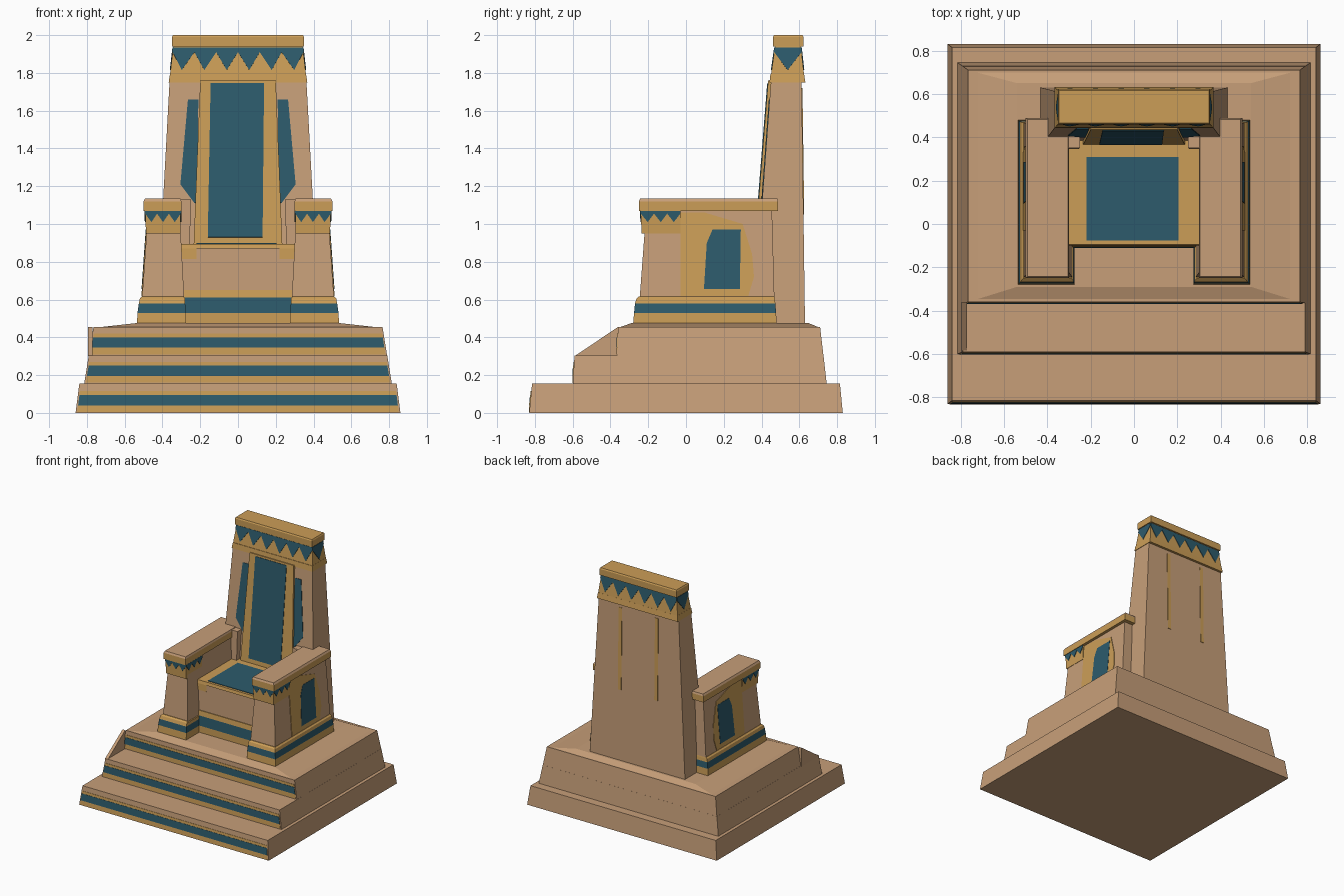
import bpy

if "Cube" in bpy.data.objects:
    bpy.data.objects.remove(bpy.data.objects["Cube"])


def material(name, col):
    m = bpy.data.materials.new(name)
    m.diffuse_color = (*col, 1)
    m.use_nodes = True
    m.node_tree.nodes["Principled BSDF"].inputs["Base Color"].default_value = m.diffuse_color
    return m


TAN = material("sandstone", (0.57, 0.345, 0.19))
GOLD = material("ochre gold", (0.60, 0.34, 0.095))
BLUE = material("deep teal", (0.026, 0.105, 0.15))


def build(name, verts, faces, mats, idx):
    me = bpy.data.meshes.new(name)
    me.from_pydata(verts, [], faces)
    for m in mats:
        me.materials.append(m)
    for p, i in zip(me.polygons, idx):
        p.material_index = i
    ob = bpy.data.objects.new(name, me)
    bpy.context.collection.objects.link(ob)
    return ob


def loft(name, rings, bands):
    """Stacked rectangles (z, x0, x1, y0, y1); bands = one material per level."""
    verts, faces, idx = [], [], []
    mats = list(dict.fromkeys(bands))
    for z, x0, x1, y0, y1 in rings:
        verts += [(x0, y0, z), (x1, y0, z), (x1, y1, z), (x0, y1, z)]
    for r, m in enumerate(bands):
        for k in range(4):
            a, b = r * 4 + k, r * 4 + (k + 1) % 4
            faces.append((a, b, b + 4, a + 4))
            idx.append(mats.index(m))
    n = len(verts)
    faces += [(3, 2, 1, 0), (n - 4, n - 3, n - 2, n - 1)]
    idx += [mats.index(bands[0]), mats.index(bands[-1])]
    build(name, verts, faces, mats, idx)
    return rings


def on_face(rings, side, u, z, lift, frac):
    """Point on a side of a two-ring loft; u is a coordinate, or a 0-1 fraction."""
    a, b = rings[0], rings[-1]
    t = (z - a[0]) / (b[0] - a[0])
    x0, x1, y0, y1 = [p + (q - p) * t for p, q in zip(a[1:], b[1:])]
    if side in "front back":
        x = x0 + (x1 - x0) * u if frac else u
        return (x, y0 - lift if side == "front" else y1 + lift, z)
    y = y0 + (y1 - y0) * u if frac else u
    return (x0 - lift if side == "left" else x1 + lift, y, z)


def plate(name, polys, mat):
    verts, faces = [], []
    for p in polys:
        faces.append(list(range(len(verts), len(verts) + len(p))))
        verts += p
    ob = build(name, verts, faces, [mat], [0] * len(faces))
    mod = ob.modifiers.new("thickness", "SOLIDIFY")
    mod.thickness, mod.offset = 0.004, 0


def panel(name, rings, side, pts, mat, lift=0.002, frac=False):
    plate(name, [[on_face(rings, side, u, z, lift, frac) for u, z in pts]], mat)


def teeth(name, rings, side, n, z_tip, z_root, z_top):
    polys = []
    for i in range(n):
        a, b = i / n, (i + 1) / n
        pts = [(a, z_top), (a, z_root), ((a + b) / 2, z_tip), (b, z_root), (b, z_top)]
        polys.append([on_face(rings, side, u, z, 0.002, True) for u, z in pts])
    plate(name, polys, BLUE)


def box_pts(u0, u1, z0, z1):
    return [(u0, z0), (u1, z0), (u1, z1), (u0, z1)]


# Stepped base
steps = [
    loft("base_slab", [(0, -.86, .86, -.83, .83), (.155, -.84, .84, -.815, .815)], [TAN]),
    loft("middle_step", [(.15, -.815, .815, -.6, .745), (.305, -.79, .79, -.59, .728)], [TAN]),
    loft("upper_step", [(.30, -.79, .79, -.365, .728), (.455, -.765, .765, -.36, .71)], [TAN]),
]
loft("base_crown", [(.45, -.765, .765, -.36, .71), (.475, -.54, .54, -.29, .65)], [TAN])
for i, (rings, z) in enumerate(zip(steps, (.04, .195, .345))):
    panel(f"step_gold_band_{i}", rings, "front", box_pts(.005, .995, z - .035, z + .075), GOLD, .001, True)
    panel(f"step_teal_stripe_{i}", rings, "front", box_pts(.005, .995, z, z + .055), BLUE, .003, True)
# Sloped stringer at the left end of the steps
sv = [(x, y, z) for x in (-.795, -.77) for y, z in ((-.59, .30), (-.36, .30), (-.36, .455))]
build("step_stringer", sv, [(0, 2, 1), (3, 4, 5), (0, 1, 4, 3), (1, 2, 5, 4), (2, 0, 3, 5)], [TAN], [0] * 5)

# Seat block with banded foot, gold top and teal cushion inlay
loft("seat_foot", [(.47, -.3, .3, -.11, .42), (.53, -.3, .3, -.11, .42), (.61, -.3, .3, -.105, .42),
                   (.65, -.3, .3, -.10, .42)], [GOLD, BLUE, GOLD])
seat = loft("seat_block", [(.6, -.31, .31, -.095, .42), (.875, -.31, .31, -.09, .42)], [TAN])
loft("seat_top", [(.87, -.31, .31, -.10, .42), (.895, -.31, .31, -.095, .42)], [GOLD])
plate("seat_inlay", [[(-.22, -.075, .897), (.205, -.075, .897), (.205, .31, .897), (-.22, .31, .897)]], BLUE)
for s, n in ((-1, "left"), (1, "right")):
    panel(f"seat_corner_{n}", seat, "front", box_pts(s * .22, s * .305, .815, .87), GOLD, .004)


# Armrests, mirrored
def mir(s, rings):
    return [(z, *sorted((s * a, s * b)), c, d) for z, a, b, c, d in rings]


for s, n in ((-1, "left"), (1, "right")):
    loft(f"arm_foot_{n}", mir(s, [(.47, .275, .535, -.28, .48), (.53, .275, .532, -.275, .477),
                                  (.58, .28, .525, -.27, .473), (.605, .28, .52, -.262, .47),
                                  (.615, .29, .51, -.25, .468)]), [GOLD, BLUE, GOLD, GOLD])
    arm = loft(f"arm_body_{n}", mir(s, [(.61, .285, .508, -.245, .468), (1.08, .31, .475, -.21, .455)]), [TAN])
    cap = loft(f"arm_capital_{n}", mir(s, [(.95, .305, .487, -.235, -.03), (1.075, .303, .492, -.24, -.03)]), [GOLD])
    for side, k in (("front", 3), ("left", 3), ("right", 3)):
        teeth(f"arm_teeth_{n}_{side}", cap, side, k, 1.01, 1.055, 1.07)
    loft(f"arm_rest_{n}", mir(s, [(1.07, .30, .50, -.25, .488), (1.12, .30, .50, -.25, .488),
                                  (1.135, .305, .492, -.243, .483)]), [GOLD, TAN])
    panel(f"arm_gold_border_{n}", arm, n, [(-.03, .62), (.33, .62), (.36, .72), (.35, .84), (.30, 1.0),
                                           (.1, 1.06), (-.03, 1.06)], GOLD)
    panel(f"arm_teal_panel_{n}", arm, n, [(.095, .655), (.285, .655), (.29, .97), (.14, .97), (.11, .90)],
          BLUE, .004)
    # Corner post between arm and backrest
    loft(f"corner_post_{n}", mir(s, [(.88, .255, .32, .345, .45), (1.13, .25, .32, .35, .45)]), [TAN])

# Backrest: tapered slab, raised gold frame, teal panels
back = loft("backrest", [(.47, -.432, .432, .355, .63), (1.76, -.362, .362, .45, .612)], [TAN])
frame = loft("back_frame", [(.88, -.235, .235, .365, .5), (1.76, -.20, .20, .435, .5)], [GOLD])
panel("back_center_panel", frame, "front", [(-.16, .93), (.13, .93), (.138, 1.745), (-.145, 1.745)], BLUE)
for s, n in ((-1, "left"), (1, "right")):
    panel(f"back_side_panel_{n}", back, "front",
          [(s * .21, 1.66), (s * .265, 1.66), (s * .305, 1.21), (s * .23, 1.11), (s * .215, 1.12)], BLUE)
    panel(f"back_rear_strip_{n}", back, "back", box_pts(s * .15, s * .18, 1.05, 1.72), GOLD)

# Crown of the backrest with zigzag teeth on all sides
loft("crown_collar", [(1.75, -.367, .367, .442, .632), (1.795, -.36, .36, .447, .625)], [GOLD])
crown = loft("crown_band", [(1.79, -.36, .36, .45, .625), (1.945, -.342, .342, .472, .608)], [GOLD])
for side, k in (("front", 6), ("back", 6), ("left", 1), ("right", 1)):
    teeth(f"crown_teeth_{side}", crown, side, k, 1.815, 1.91, 1.935)
loft("crown_cap", [(1.94, -.35, .35, .46, .622), (1.99, -.35, .35, .46, .622), (2.0, -.345, .345, .465, .617)],
     [GOLD, GOLD])
